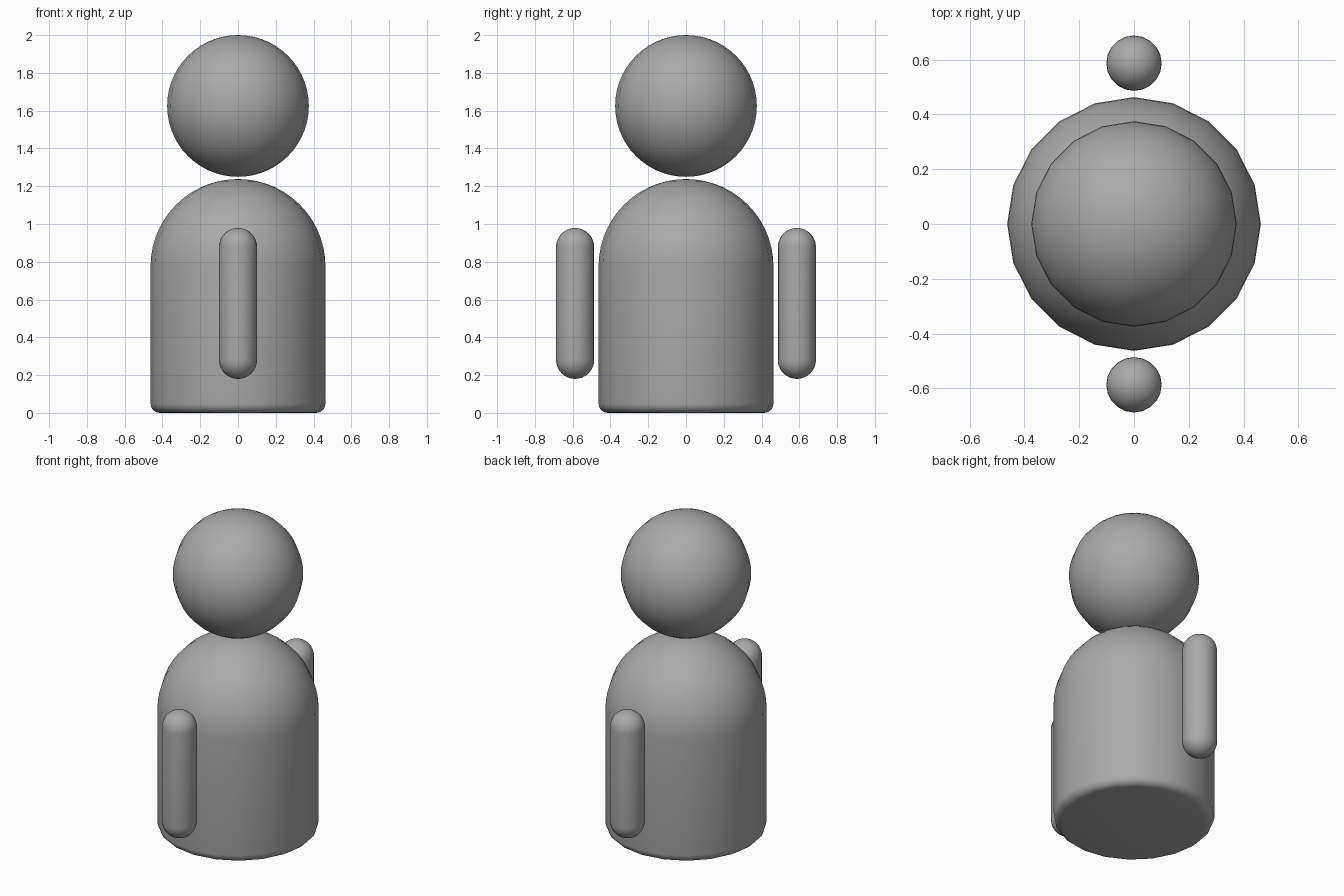
import bpy
import bmesh
from math import sin, cos, pi, radians
from mathutils import Matrix

cube = bpy.data.objects.get("Cube")
if cube:
    bpy.data.objects.remove(cube, do_unlink=True)

SIDES = 20

grey = bpy.data.materials.new("matte grey")
grey.use_nodes = True
colour = (0.4, 0.4, 0.4, 1)
grey.diffuse_color = colour
grey.node_tree.nodes["Principled BSDF"].inputs["Base Color"].default_value = colour


def arc(radius, centre_r, centre_z, start, end, steps):
    """Points (r, z) on an arc, with angles in degrees from the horizontal."""
    angles = [radians(start + (end - start) * i / steps) for i in range(steps + 1)]
    return [(centre_r + radius * cos(a), centre_z + radius * sin(a)) for a in angles]


def lathe(name, profile, y=0):
    """Turn an (r, z) profile around the vertical axis."""
    bm = bmesh.new()
    verts = [bm.verts.new((max(r, 0), 0, z)) for r, z in profile]
    edges = [bm.edges.new(pair) for pair in zip(verts, verts[1:])]
    bmesh.ops.spin(bm, geom=verts + edges, cent=(0, 0, 0), axis=(0, 0, 1),
                   angle=2 * pi, steps=SIDES, use_merge=True)
    bmesh.ops.remove_doubles(bm, verts=bm.verts, dist=0.0001)
    bmesh.ops.recalc_face_normals(bm, faces=bm.faces)
    bmesh.ops.transform(bm, matrix=Matrix.Translation((0, y, 0)), verts=bm.verts)
    mesh = bpy.data.meshes.new(name)
    bm.to_mesh(mesh)
    bm.free()
    mesh.materials.append(grey)
    obj = bpy.data.objects.new(name, mesh)
    bpy.context.collection.objects.link(obj)
    bpy.ops.object.select_all(action="DESELECT")
    obj.select_set(True)
    bpy.context.view_layer.objects.active = obj
    bpy.ops.object.shade_smooth_by_angle(angle=radians(35))
    return obj


# Domed body with a rounded lower rim and flat base
body_r, rim = 0.463, 0.05
lathe("body", [(0, 0)] + arc(rim, body_r - rim, rim, -90, 0, 5)
      + arc(body_r, 0, 0.775, 0, 90, 14))

# Floating round head
lathe("head", arc(0.375, 0, 1.625, -90, 90, 28))

# Floating capsule arms
for name, y in (("front_arm", -0.587), ("back_arm", 0.587)):
    lathe(name, arc(0.101, 0, 0.281, -90, 0, 8) + arc(0.101, 0, 0.878, 0, 90, 8), y)
